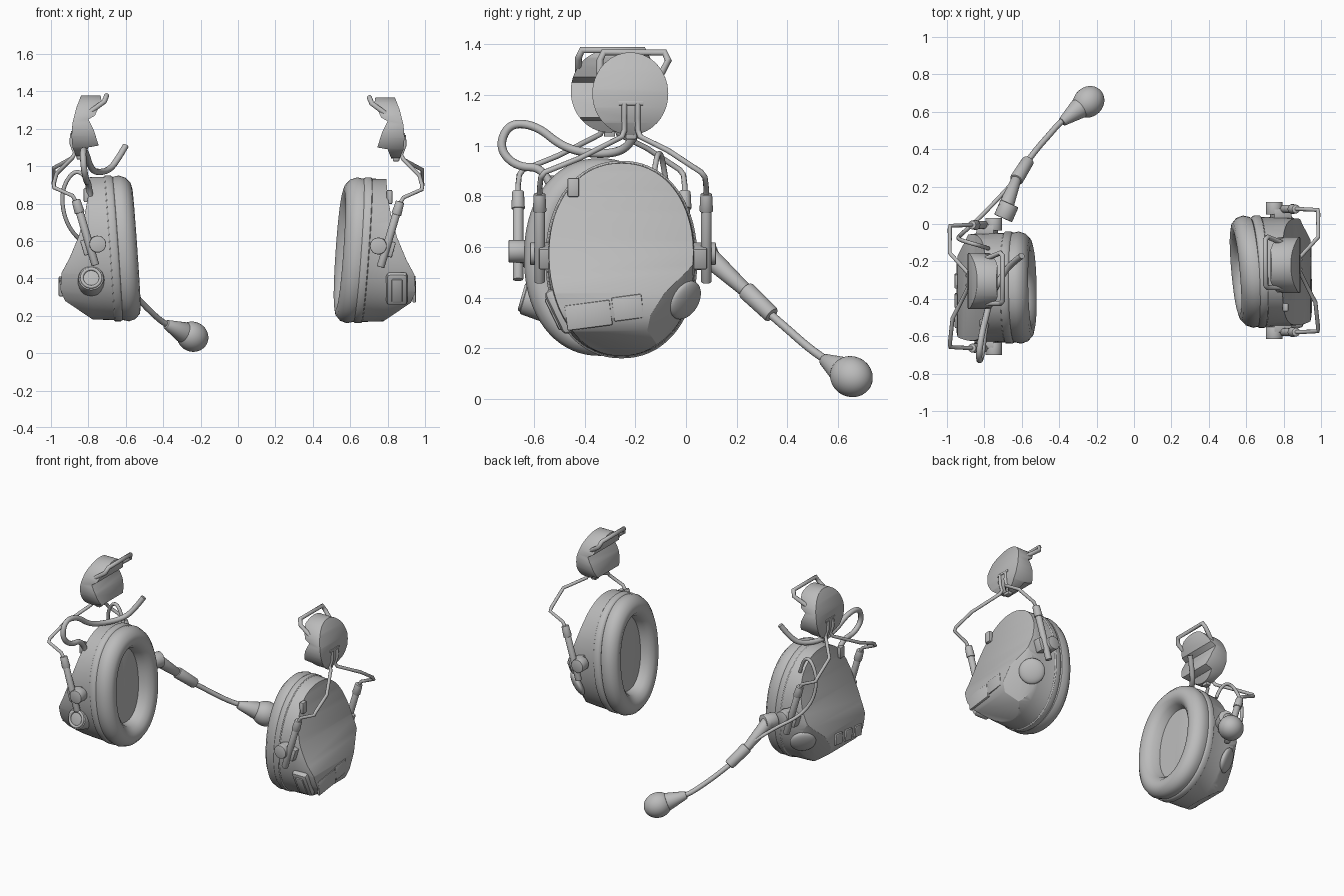
import bpy, bmesh, math
from mathutils import Vector, Matrix

cube = bpy.data.objects.get("Cube")
if cube:
    bpy.data.objects.remove(cube, do_unlink=True)

grey = bpy.data.materials.new("plain grey")
grey.use_nodes = True
grey.diffuse_color = (0.5, 0.5, 0.5, 1)
grey.node_tree.nodes["Principled BSDF"].inputs["Base Color"].default_value = (0.5, 0.5, 0.5, 1)

CY, CZ = -0.255, 0.55          # cup centre
HY, HZ = 0.3, 0.39             # cup half sizes


def placed(p, side):
    """Move a point of the left cup design to the chosen side."""
    if side > 0:
        return Vector(p)
    return Vector((-p[0], p[1] - 0.085, p[2] + 0.01))


def link(name, data):
    ob = bpy.data.objects.new(name, data)
    bpy.context.scene.collection.objects.link(ob)
    return ob


def to_object(name, bm):
    bmesh.ops.recalc_face_normals(bm, faces=bm.faces)
    me = bpy.data.meshes.new(name)
    bm.to_mesh(me)
    bm.free()
    return link(name, me)


def bake(ob):
    """Replace the mesh with its modified result."""
    bpy.context.view_layer.update()
    dg = bpy.context.evaluated_depsgraph_get()
    me = bpy.data.meshes.new_from_object(ob.evaluated_get(dg))
    ob.modifiers.clear()
    ob.data = me


def finish(ob, side=1, bevel=0.0):
    if bevel:
        m = ob.modifiers.new("soft edges", 'BEVEL')
        m.width, m.segments = bevel, 2
        m.limit_method, m.angle_limit = 'ANGLE', math.radians(40)
        bake(ob)
    bm = bmesh.new()
    bm.from_mesh(ob.data)
    for v in bm.verts:
        v.co = placed(v.co, side)
    bmesh.ops.recalc_face_normals(bm, faces=bm.faces)
    bm.to_mesh(ob.data)
    bm.free()
    ob.data.shade_smooth()
    ob.data.set_sharp_from_angle(angle=math.radians(35))
    ob.data.materials.clear()
    ob.data.materials.append(grey)
    return ob


def oval_loft(name, rings, yaw):
    """Skin oval rings (x position, inset) around the cup axis."""
    n, bm, loops = 72, bmesh.new(), []
    for u, d in rings:
        loop = []
        for i in range(n):
            a = math.tau * i / n
            c, s = math.cos(a), math.sin(a)
            y = (HY - d) * math.copysign(abs(c) ** 0.93, c)
            z = (HZ - d) * math.copysign(abs(s) ** 0.93, s)
            loop.append(bm.verts.new((u + 0.07 * z + yaw * y, CY + y, CZ + z)))
        loops.append(loop)
    for a, b in zip(loops, loops[1:]):
        for i in range(n):
            j = (i + 1) % n
            bm.faces.new((a[i], a[j], b[j], b[i]))
    bm.faces.new(loops[0])
    bm.faces.new(loops[-1])
    return to_object(name, bm)


def profile_slab(name, pts, y0, y1):
    """Extrude an x-z outline along y."""
    bm = bmesh.new()
    f = bm.faces.new([bm.verts.new((x, y0, z)) for x, z in pts])
    ext = bmesh.ops.extrude_face_region(bm, geom=[f])["geom"]
    bmesh.ops.translate(bm, vec=(0, y1 - y0, 0),
                        verts=[v for v in ext if isinstance(v, bmesh.types.BMVert)])
    return to_object(name, bm)


def intersect(ob, other):
    m = ob.modifiers.new("trim", 'BOOLEAN')
    m.operation, m.object = 'INTERSECT', other
    bake(ob)
    bpy.data.objects.remove(other, do_unlink=True)


def rod(name, a, b, r1, r2=None, side=1, bevel=0.0, segs=24):
    a, b = Vector(a), Vector(b)
    mat = Matrix.Translation((a + b) / 2) @ (b - a).to_track_quat('Z', 'Y').to_matrix().to_4x4()
    bm = bmesh.new()
    bmesh.ops.create_cone(bm, cap_ends=True, segments=segs, radius1=r1,
                          radius2=r1 if r2 is None else r2, depth=(b - a).length, matrix=mat)
    return finish(to_object(name, bm), side, bevel)


def box(name, loc, size, rx=0.0, ry=0.0, side=1, bevel=0.006):
    mat = (Matrix.Translation(loc) @ Matrix.Rotation(rx, 4, 'X') @ Matrix.Rotation(ry, 4, 'Y')
           @ Matrix.Diagonal((*size, 1)))
    bm = bmesh.new()
    bmesh.ops.create_cube(bm, size=1, matrix=mat)
    return finish(to_object(name, bm), side, bevel)


def ball(name, loc, scale, axis=(0, 0, 1), side=1):
    mat = (Matrix.Translation(loc) @ Vector(axis).to_track_quat('Z', 'Y').to_matrix().to_4x4()
           @ Matrix.Diagonal((*scale, 1)))
    bm = bmesh.new()
    bmesh.ops.create_uvsphere(bm, u_segments=32, v_segments=18, radius=1, matrix=mat)
    return finish(to_object(name, bm), side)


def tube(name, pts, r, side=1, smooth=False):
    cu = bpy.data.curves.new(name, 'CURVE')
    cu.dimensions, cu.bevel_depth, cu.bevel_resolution = '3D', r, 3
    cu.use_fill_caps = True
    sp = cu.splines.new('NURBS' if smooth else 'POLY')
    sp.points.add(len(pts) - 1)
    for p, co in zip(sp.points, pts):
        p.co = (*placed(co, side), 1)
    if smooth:
        sp.order_u, sp.use_endpoint_u, sp.resolution_u = 3, True, 8
    cu.materials.append(grey)
    return link(name, cu)


SHELL = [(0.5, 1.0), (0.795, 1.0), (0.795, 0.9), (0.803, 0.82), (0.818, 0.74), (0.85, 0.62),
         (0.9, 0.5), (0.943, 0.42), (0.95, 0.33), (0.925, 0.27), (0.74, 0.145), (0.5, 0.1)]
CLIP = [(0.74, 1.4), (0.83, 1.39), (0.865, 1.3), (0.885, 1.22), (0.89, 1.15), (0.885, 1.09),
        (0.86, 1.03), (0.82, 1.04), (0.8, 1.09), (0.745, 1.1), (0.77, 1.18), (0.8, 1.24),
        (0.765, 1.26), (0.73, 1.34)]
FACET_AT, FACET_DIR = Vector((0.83, -0.003, 0.39)), Vector((0.6, 0.7, -0.4)).normalized()

for side, tag, yaw in ((1, "left", -0.09), (-1, "right", 0.02)):
    # cushion with the recessed opening
    finish(oval_loft(tag + "_ear_cushion",
                     [(0.66, 0.03), (0.645, 0.008), (0.61, 0), (0.575, 0.012), (0.55, 0.04),
                      (0.543, 0.07), (0.552, 0.1), (0.58, 0.13), (0.63, 0.145)], yaw), side)

    # hard shell: oval drum trimmed to the slanted outline, then a corner facet
    shell = oval_loft(tag + "_ear_shell",
                      [(0.63, 0.03), (0.645, 0.006), (0.655, 0), (0.685, 0), (0.69, 0.007),
                       (0.8, 0.01), (1.02, 0.025)], yaw * 0.5)
    intersect(shell, profile_slab("shell_outline", SHELL, -0.8, 0.3))
    bm = bmesh.new()
    bm.from_mesh(shell.data)
    cut = bmesh.ops.bisect_plane(bm, geom=bm.verts[:] + bm.edges[:] + bm.faces[:],
                                 plane_co=FACET_AT, plane_no=FACET_DIR, clear_outer=True)
    bmesh.ops.edgeloop_fill(bm, edges=[e for e in cut["geom_cut"]
                                       if isinstance(e, bmesh.types.BMEdge)])
    bm.to_mesh(shell.data)
    bm.free()
    finish(shell, side, 0.008)
    ball(tag + "_round_button", FACET_AT, (0.082, 0.082, 0.028), FACET_DIR, side)
    box(tag + "_cable_guide", (0.81, -0.445, 0.835), (0.03, 0.045, 0.075), side=side)

    # sliding arms, pivots and bent wires at the front and back of the cup
    for end, y, out in (("front", -0.578, -1), ("back", 0.08, 1)):
        name = f"{tag}_{end}_"
        rod(name + "sleeve", (0.762, y, 0.46), (0.85, y, 0.755), 0.021, side=side, bevel=0.004)
        rod(name + "sleeve_cap", (0.846, y, 0.74), (0.867, y, 0.81), 0.027, 0.023, side, 0.004)
        rod(name + "pivot_screw", (0.75, y - out * 0.03, 0.573), (0.75, y + out * 0.038, 0.573),
            0.045, side=side, bevel=0.005)
        box(name + "pivot_block", (0.785, y - out * 0.025, 0.565), (0.1, 0.055, 0.085),
            ry=0.29, side=side)
        yc = -0.243 if out < 0 else -0.19
        mid = (0.97, -0.42, 0.95) if out < 0 else (0.985, -0.07, 0.98)
        tube(name + "wire", [(0.86, y, 0.79), (0.885, y, 0.832), (0.983, y - out * 0.005, 0.875),
                             (0.985, y - out * 0.02, 0.895), mid, (0.885, yc - 0.01 * -out, 1.035),
                             (0.872, yc, 1.06), (0.89, yc, 1.11), (0.888, yc, 1.165)], 0.011, side)

    # rail clip above the cup
    clip = profile_slab(tag + "_rail_clip", CLIP, -0.45, 0.0)
    bm = bmesh.new()
    bmesh.ops.create_cone(bm, cap_ends=True, segments=56, radius1=1, radius2=1, depth=1,
                          matrix=Matrix.Translation((0.8, -0.22, 1.205))
                          @ Matrix.Diagonal((0.8, 0.15, 0.163, 1))
                          @ Matrix.Rotation(math.pi / 2, 4, 'Y'))
    intersect(clip, to_object("clip_round", bm))
    finish(clip, side, 0.008)
    tube(tag + "_clip_hook", [(0.79, -0.34, 1.28), (0.715, -0.34, 1.335), (0.702, -0.325, 1.368),
                              (0.702, -0.085, 1.368), (0.715, -0.07, 1.335),
                              (0.79, -0.1, 1.28)], 0.014, side)
    box(tag + "_clip_ledge", (0.887, -0.217, 1.168), (0.014, 0.1, 0.018), side=side, bevel=0.003)
    box(tag + "_clip_lug", (0.845, -0.217, 1.055), (0.035, 0.045, 0.06), side=side)

# battery cover and front knob on the left cup
box("cover_plate", (0.942, -0.385, 0.33), (0.018, 0.18, 0.1), rx=0.13)
box("cover_latch", (0.944, -0.23, 0.36), (0.012, 0.12, 0.095), rx=0.13)
box("front_cover", (0.85, -0.5, 0.345), (0.115, 0.05, 0.19), rx=0.45, bevel=0.022)
box("front_cover_inset", (0.85, -0.517, 0.337), (0.06, 0.03, 0.14), rx=0.45, bevel=0.01)

# control keys and battery cap on the right cup
for i in range(3):
    box(f"control_key_{i + 1}", (0.945, -0.43 + 0.105 * i, 0.335 + 0.012 * i),
        (0.028, 0.075, 0.075), rx=0.12, side=-1)
rod("battery_cap", (0.785, -0.46, 0.365), (0.785, -0.555, 0.392), 0.075, 0.068, -1, 0.008)
ring = [(0.785 + 0.05 * math.cos(math.tau * i / 24), -0.556 + 0.014 * math.sin(math.tau * i / 24),
         0.392 + 0.048 * math.sin(math.tau * i / 24)) for i in range(25)]
tube("battery_cap_ring", ring, 0.009, -1)

# microphone boom
rod("boom_joint", (-0.7, 0.03, 0.56), (-0.665, 0.11, 0.56), 0.052, bevel=0.006)
rod("boom_arm", (-0.69, 0.08, 0.57), (-0.625, 0.25, 0.415), 0.042, 0.026, bevel=0.005)
rod("boom_sleeve", (-0.63, 0.235, 0.43), (-0.565, 0.34, 0.33), 0.037, 0.033, bevel=0.008)
tube("boom_wire", [(-0.58, 0.32, 0.345), (-0.53, 0.39, 0.285), (-0.45, 0.48, 0.205),
                   (-0.39, 0.55, 0.155), (-0.32, 0.6, 0.125)], 0.016, smooth=True)
rod("microphone_neck", (-0.385, 0.545, 0.155), (-0.29, 0.62, 0.11), 0.024, 0.058, bevel=0.006)
ball("microphone_foam", (-0.243, 0.653, 0.088), (0.08, 0.08, 0.09), (0.6, 0.6, -0.3))

# cables on the right cup
tube("main_cable", [(-0.6, -0.17, 1.11), (-0.64, -0.2, 1.04), (-0.69, -0.25, 0.975),
                    (-0.76, -0.37, 0.965), (-0.79, -0.49, 0.995), (-0.815, -0.59, 1.08),
                    (-0.83, -0.7, 1.09), (-0.825, -0.74, 0.99), (-0.81, -0.67, 0.915),
                    (-0.8, -0.56, 0.915), (-0.79, -0.53, 0.83)], 0.017, smooth=True)
tube("microphone_cable", [(-0.64, 0.23, 0.45), (-0.74, 0.12, 0.54), (-0.86, 0.0, 0.61),
                          (-0.93, -0.06, 0.72), (-0.945, -0.08, 0.87), (-0.88, -0.1, 0.98),
                          (-0.81, -0.12, 0.95), (-0.78, -0.13, 0.85)], 0.011, smooth=True)
